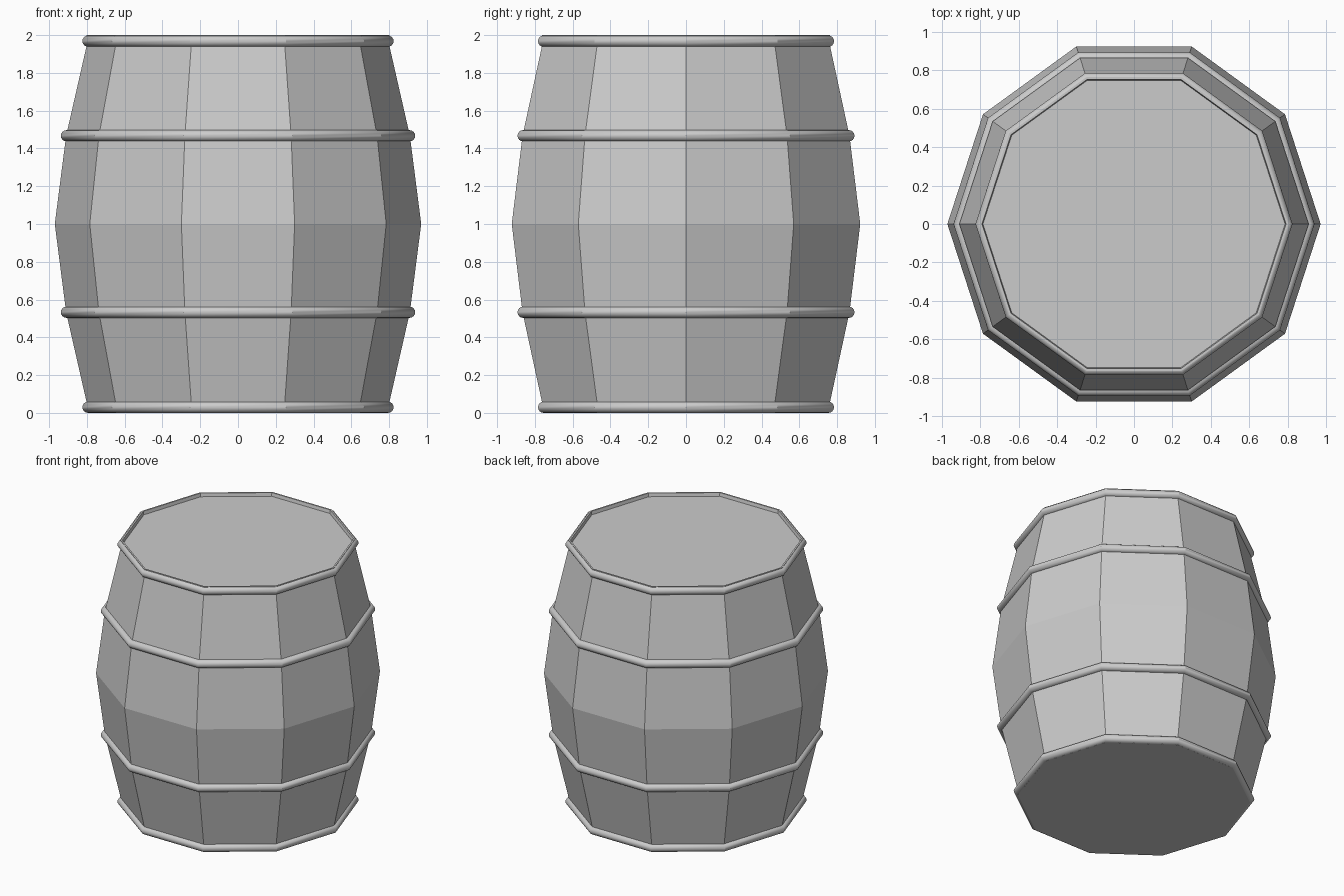
import bpy, bmesh
from math import sin, cos, pi, radians

if "Cube" in bpy.data.objects:
    bpy.data.objects.remove(bpy.data.objects["Cube"])

SIDES = 10


def lathe(name, profile, closed=False, caps=False):
    """Spin an (r, z) profile into a ten-sided shell."""
    bm = bmesh.new()
    rings = [[bm.verts.new((r * cos(2 * pi * i / SIDES), r * sin(2 * pi * i / SIDES), z))
              for i in range(SIDES)] for r, z in profile]
    pairs = list(zip(rings, rings[1:]))
    if closed:
        pairs.append((rings[-1], rings[0]))
    for a, b in pairs:
        for i in range(SIDES):
            j = (i + 1) % SIDES
            bm.faces.new((a[i], a[j], b[j], b[i]))
    if caps:
        bm.faces.new(rings[0][::-1])
        bm.faces.new(rings[-1])
    bmesh.ops.recalc_face_normals(bm, faces=bm.faces[:])
    mesh = bpy.data.meshes.new(name)
    bm.to_mesh(mesh)
    bm.free()
    obj = bpy.data.objects.new(name, mesh)
    bpy.context.collection.objects.link(obj)
    return obj


# Staved body with a shallow recessed lid
lathe("barrel_body", [(0.795, 0), (0.80, 0.05), (0.91, 0.533), (0.97, 1), (0.91, 1.467),
                      (0.80, 1.95), (0.802, 2), (0.79, 2), (0.785, 1.975)], caps=True)

# Rounded hoops
for name, r, z in [("bottom_hoop", 0.793, 0.03), ("lower_hoop", 0.907, 0.533),
                   ("upper_hoop", 0.907, 1.467), ("top_hoop", 0.793, 1.968)]:
    ring = [(r + 0.031 * cos(a), z + 0.03 * sin(a))
            for a in (-pi / 2 + pi * k / 8 for k in range(9))]
    hoop = lathe(name, ring)
    bpy.ops.object.select_all(action='DESELECT')
    hoop.select_set(True)
    bpy.context.view_layer.objects.active = hoop
    bpy.ops.object.shade_smooth_by_angle(angle=radians(30))
